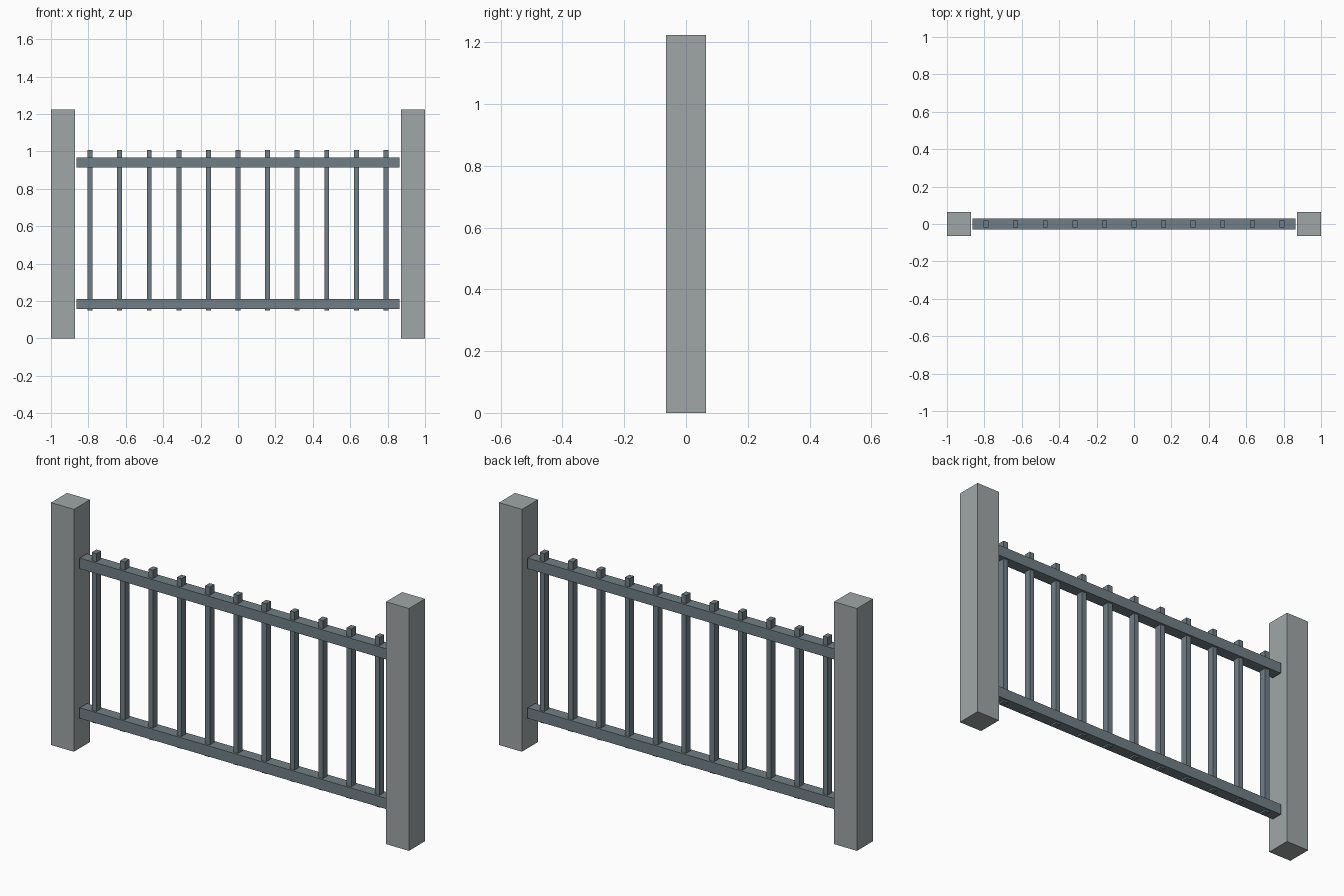
import bpy

if "Cube" in bpy.data.objects:
    bpy.data.objects.remove(bpy.data.objects["Cube"])


def material(name, rgb):
    m = bpy.data.materials.new(name)
    m.diffuse_color = (*rgb, 1.0)
    m.use_nodes = True
    m.node_tree.nodes["Principled BSDF"].inputs["Base Color"].default_value = m.diffuse_color
    return m


stone = material("stone_grey", (0.35, 0.38, 0.38))
metal = material("blue_grey_metal", (0.165, 0.212, 0.238))


def box(name, x, z0, z1, width, depth, mat):
    """Box centred on x and y = 0, spanning z0 to z1."""
    bpy.ops.mesh.primitive_cube_add(size=1, location=(x, 0, (z0 + z1) / 2))
    ob = bpy.context.object
    ob.name = name
    ob.scale = (width, depth, z1 - z0)
    bpy.ops.object.transform_apply(location=False, rotation=False, scale=True)
    ob.data.materials.append(mat)
    return ob


# End posts
for side, s in (("left", -1), ("right", 1)):
    box(f"{side}_post", s * 0.936, 0, 1.224, 0.128, 0.128, stone)

# Horizontal rails
box("bottom_rail", 0, 0.157, 0.211, 1.728, 0.058, metal)
box("top_rail", 0, 0.913, 0.967, 1.728, 0.058, metal)

# Upright bars passing through both rails
for i in range(11):
    box(f"bar_{i + 1}", (i - 5) * 0.1582, 0.149, 1.008, 0.026, 0.036, metal)
